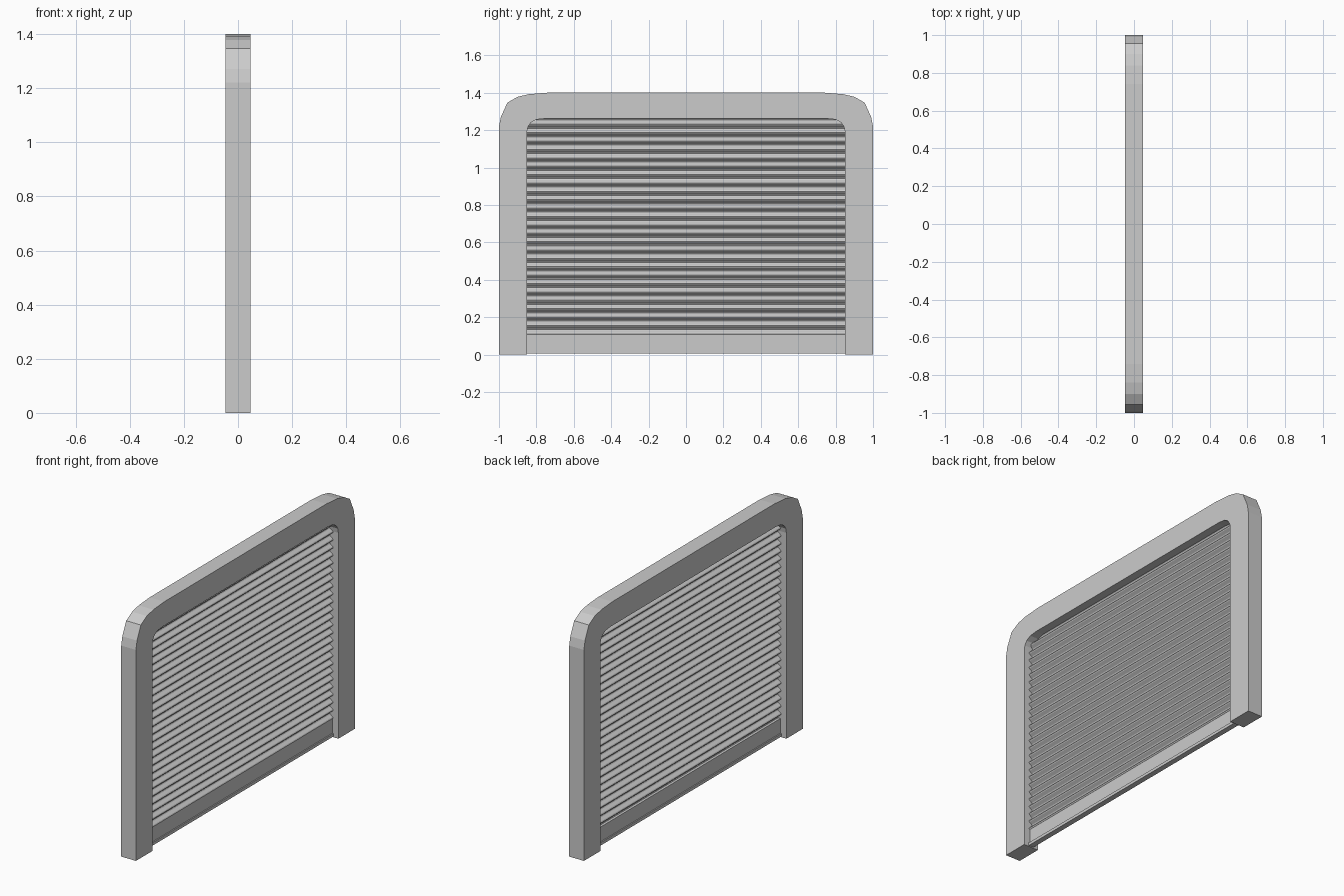
import bpy, bmesh, math

if "Cube" in bpy.data.objects:
    bpy.data.objects.remove(bpy.data.objects["Cube"])

def extrude_profile(name, pts, axis, half):
    """Extrude a closed 2D outline symmetrically along x (pts = y,z) or y (pts = x,z)."""
    bm = bmesh.new()
    def co(p, s):
        return (s, p[0], p[1]) if axis == 'X' else (p[0], s, p[1])
    a = [bm.verts.new(co(p, -half)) for p in pts]
    b = [bm.verts.new(co(p, half)) for p in pts]
    bm.faces.new(a)
    bm.faces.new(b[::-1])
    n = len(pts)
    for i in range(n):
        j = (i + 1) % n
        bm.faces.new((a[j], a[i], b[i], b[j]))
    bmesh.ops.recalc_face_normals(bm, faces=bm.faces)
    bmesh.ops.triangulate(bm, faces=[f for f in bm.faces if len(f.verts) > 4])
    me = bpy.data.meshes.new(name)
    bm.to_mesh(me)
    bm.free()
    ob = bpy.data.objects.new(name, me)
    bpy.context.collection.objects.link(ob)
    return ob

# Door surround: arch with rounded shoulders, left half mirrored
outer = [(-1, 0), (-1, 1.22), (-0.99, 1.27), (-0.955, 1.347), (-0.9, 1.378),
         (-0.84, 1.392), (-0.74, 1.4)]
inner = [(-0.85, 0), (-0.85, 1.19), (-0.845, 1.217), (-0.83, 1.24),
         (-0.80, 1.257), (-0.75, 1.262)]
flip = lambda pts: [(-y, z) for y, z in reversed(pts)]
arch = outer + flip(outer) + [(-y, z) for y, z in inner] + inner[::-1]
extrude_profile("door_frame", arch, 'X', 0.047)

# Rolling shutter: corrugated sheet of slats
slats, steps = 26, 8
z0, z1 = 0.10, 1.265
amp, thick = 0.011, 0.003
wave = []
for i in range(slats * steps + 1):
    t = i / steps
    wave.append((amp * math.sin(2 * math.pi * t), z0 + (z1 - z0) * t / slats))
sheet = [(x + thick, z) for x, z in wave] + [(x - thick, z) for x, z in reversed(wave)]
extrude_profile("shutter_slats", sheet, 'Y', 0.85)

# Bottom rail with a slightly wider foot
rail = [(0.009, 0.107), (0.009, 0.022), (0.016, 0.022), (0.016, 0.005)]
extrude_profile("bottom_rail", rail + [(-x, z) for x, z in reversed(rail)], 'Y', 0.85)
